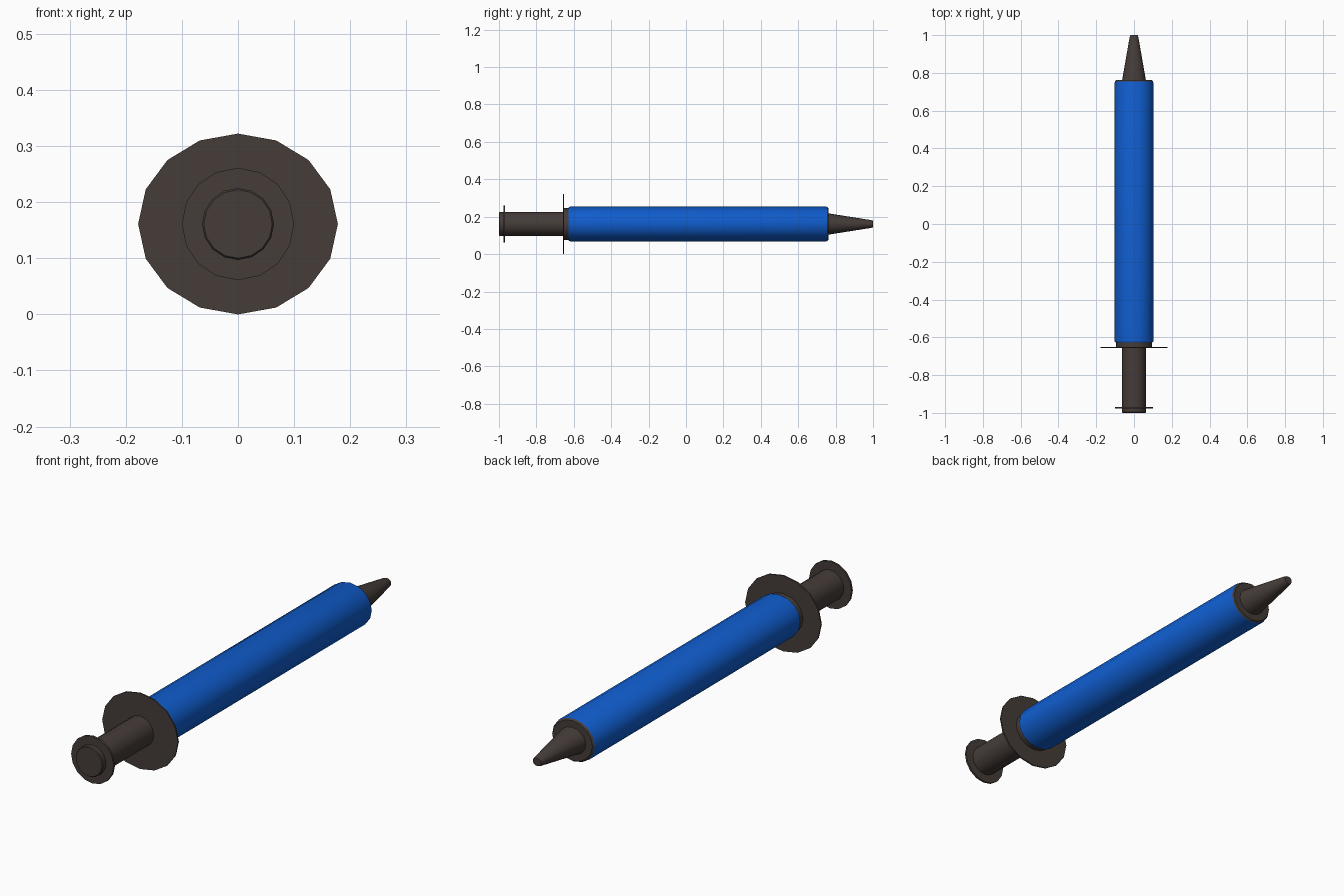
import bpy, bmesh, math

if "Cube" in bpy.data.objects:
    bpy.data.objects.remove(bpy.data.objects["Cube"])

ZC = 0.161      # height of the long axis
SIDES = 16


def material(name, rgb):
    m = bpy.data.materials.new(name)
    m.diffuse_color = (*rgb, 1)
    m.use_nodes = True
    m.node_tree.nodes["Principled BSDF"].inputs["Base Color"].default_value = m.diffuse_color
    return m


DARK = material("dark_plastic", (0.06, 0.045, 0.04))
BLUE = material("blue_plastic", (0.005, 0.11, 0.62))


def lathe(name, profile, mat, squash=1.0):
    """Closed solid along y from (y, radius) points; squash flattens it in z."""
    bm = bmesh.new()
    rings = []
    for y, r in profile:
        angles = [2 * math.pi * i / SIDES for i in range(SIDES)]
        rings.append([bm.verts.new((r * math.cos(a), y, ZC + r * squash * math.sin(a)))
                      for a in angles])
    for a, b in zip(rings, rings[1:]):
        for i in range(SIDES):
            j = (i + 1) % SIDES
            bm.faces.new((a[i], a[j], b[j], b[i]))
    bm.faces.new(rings[0])
    bm.faces.new(rings[-1])
    bmesh.ops.recalc_face_normals(bm, faces=bm.faces)
    me = bpy.data.meshes.new(name)
    bm.to_mesh(me)
    bm.free()
    ob = bpy.data.objects.new(name, me)
    bpy.context.collection.objects.link(ob)
    me.materials.append(mat)
    bpy.ops.object.select_all(action='DESELECT')
    ob.select_set(True)
    bpy.context.view_layer.objects.active = ob
    bpy.ops.object.shade_smooth_by_angle(angle=math.radians(30))
    return ob


# plunger rod with a slightly chamfered end, and its thumb disc
lathe("plunger_rod", [(-1.0, 0.061), (-0.996, 0.064), (-0.64, 0.064)], DARK)
lathe("thumb_disc", [(-0.977, 0.1), (-0.968, 0.1)], DARK)

# finger flange and collar behind the barrel
lathe("finger_flange", [(-0.657, 0.178), (-0.651, 0.178)], DARK, 0.905)
lathe("collar", [(-0.653, 0.094), (-0.62, 0.094)], DARK, 0.905)

# blue barrel, with chamfered ends
lathe("barrel", [(-0.627, 0.098), (-0.621, 0.102), (0.75, 0.102), (0.755, 0.1)], BLUE, 0.905)

# dark front cap and tapered nozzle
lathe("front_cap", [(0.748, 0.099), (0.755, 0.1), (0.762, 0.094)], DARK, 0.905)
lathe("nozzle", [(0.755, 0.064), (0.99, 0.023), (1.0, 0.019)], DARK, 0.905)
